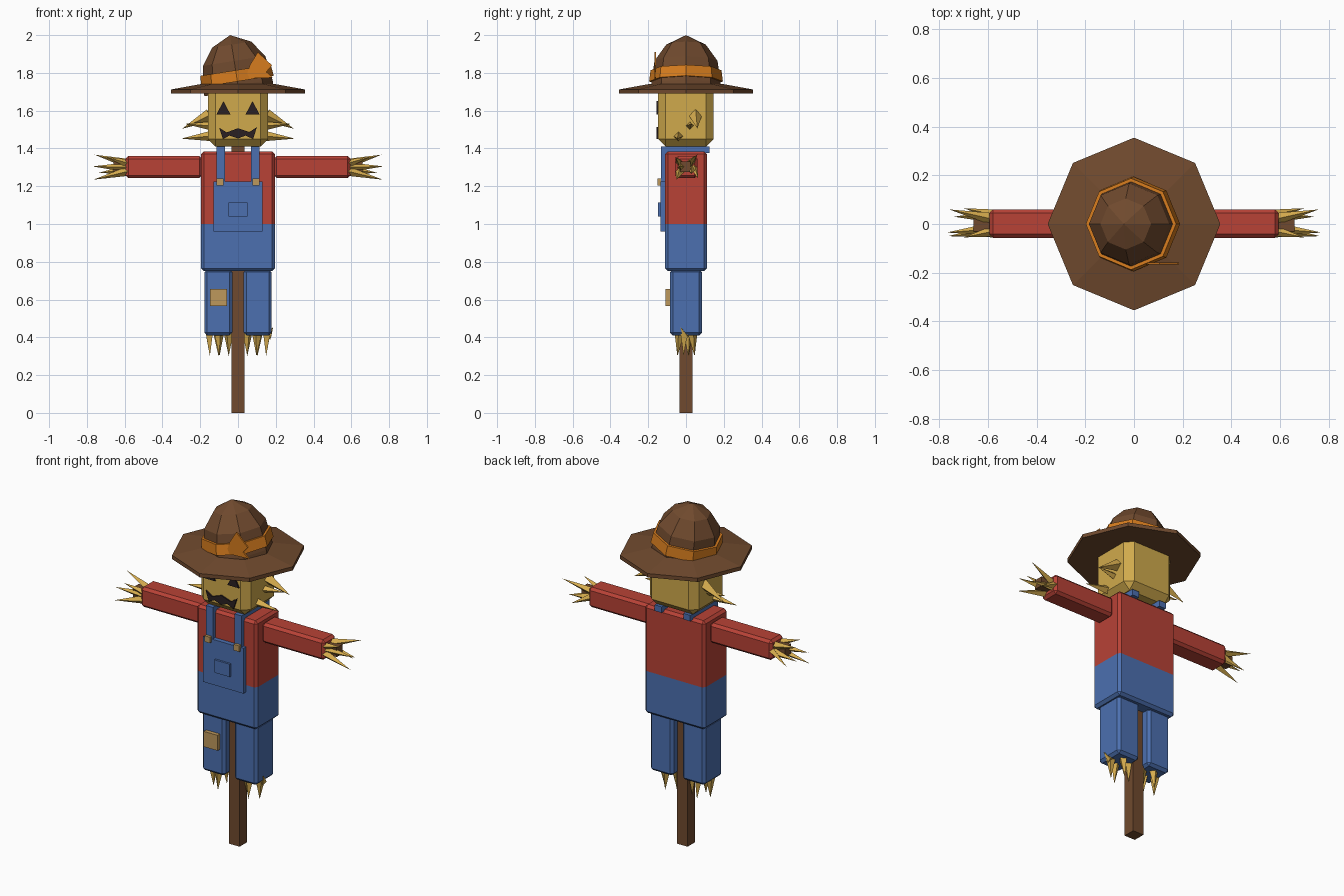
import bpy, bmesh, math
from mathutils import Matrix, Vector

cube = bpy.data.objects.get("Cube")
if cube:
    bpy.data.objects.remove(cube, do_unlink=True)


def material(name, hex_code):
    rgb = [int(hex_code[i:i + 2], 16) / 255 for i in (0, 2, 4)]
    lin = [c / 12.92 if c <= 0.04045 else ((c + 0.055) / 1.055) ** 2.4 for c in rgb]
    mat = bpy.data.materials.new(name)
    mat.use_nodes = True
    mat.diffuse_color = (*lin, 1)
    mat.node_tree.nodes["Principled BSDF"].inputs["Base Color"].default_value = (*lin, 1)
    return mat


WOOD = material("wood brown", "704A2E")
HAT = material("hat brown", "704A2E")
RED = material("shirt red", "B84236")
BLUE = material("denim blue", "4C70B0")
SACK = material("sackcloth", "D0AA4C")
STRAW = material("straw", "D6AC4E")
ORANGE = material("ribbon orange", "D67C1E")
PATCH = material("patch tan", "BE985C")
BLACK = material("charcoal", "2A2022")


def finish(name, bm, *mats):
    bmesh.ops.recalc_face_normals(bm, faces=bm.faces)
    mesh = bpy.data.meshes.new(name)
    bm.to_mesh(mesh)
    bm.free()
    for m in mats:
        mesh.materials.append(m)
    obj = bpy.data.objects.new(name, mesh)
    bpy.context.scene.collection.objects.link(obj)
    return obj


def box_mesh(lo, hi, bevel=0.0):
    """Chamfered box between two corners."""
    lo, hi = Vector(lo), Vector(hi)
    bm = bmesh.new()
    bmesh.ops.create_cube(bm, size=1, matrix=Matrix.Translation((lo + hi) / 2)
                          @ Matrix.Diagonal((*(hi - lo), 1)))
    if bevel:
        bmesh.ops.bevel(bm, geom=bm.edges[:], offset=bevel, segments=1,
                        affect='EDGES', profile=0.5)
    return bm


def box(name, lo, hi, mat, bevel=0.0):
    return finish(name, box_mesh(lo, hi, bevel), mat)


def lathe(name, profile, mat, sides=8):
    """Faceted solid of revolution from (radius, height) pairs."""
    bm = bmesh.new()
    verts = [bm.verts.new((r, 0, z)) for r, z in profile]
    edges = [bm.edges.new(p) for p in zip(verts, verts[1:])]
    bmesh.ops.spin(bm, geom=verts + edges, cent=(0, 0, 0), axis=(0, 0, 1),
                   angle=math.tau, steps=sides)
    bmesh.ops.remove_doubles(bm, verts=bm.verts[:], dist=0.0005)
    return finish(name, bm, mat)


def plate(name, outline, y, mat, thick=0.009):
    """Thin plate facing the front, from (x, z) pairs."""
    bm = bmesh.new()
    face = bm.faces.new([bm.verts.new((x, y, z)) for x, z in outline])
    out = bmesh.ops.extrude_face_region(bm, geom=[face])
    moved = [v for v in out["geom"] if isinstance(v, bmesh.types.BMVert)]
    bmesh.ops.translate(bm, verts=moved, vec=(0, -thick, 0))
    return finish(name, bm, mat)


def straw(name, spikes, side=1):
    """Bunch of pointed stalks, each (base, tip, radius)."""
    bm = bmesh.new()
    for base, tip, r in spikes:
        a, b = Vector(base), Vector(tip)
        a.x *= side
        b.x *= side
        turn = (b - a).to_track_quat('Z', 'Y').to_matrix().to_4x4()
        bmesh.ops.create_cone(bm, cap_ends=True, segments=4, radius1=r, radius2=0,
                              depth=(b - a).length,
                              matrix=Matrix.Translation((a + b) / 2) @ turn)
    return finish(name, bm, STRAW)


# Wooden frame
box("post", (-0.035, -0.035, 0), (0.035, 0.035, 1.45), WOOD)
box("crossbar", (-0.66, -0.03, 1.275), (0.66, 0.025, 1.33), WOOD)

# Torso: shirt above the waist, overalls below
bm = box_mesh((-0.195, -0.11, 0.75), (0.195, 0.11, 1.385), 0.015)
bmesh.ops.bisect_plane(bm, geom=bm.verts[:] + bm.edges[:] + bm.faces[:],
                       plane_co=(0, 0, 1), plane_no=(0, 0, 1))
for f in bm.faces:
    f.material_index = int(f.calc_center_median().z < 1)
finish("torso", bm, RED, BLUE)

# Overalls front
box("bib", (-0.13, -0.136, 0.96), (0.13, -0.1, 1.225), BLUE)
box("pocket", (-0.05, -0.148, 1.04), (0.05, -0.13, 1.115), BLUE)
box("knee_patch", (-0.147, -0.108, 0.565), (-0.057, -0.08, 0.655), PATCH)

# Left and right parts
for tag, s in (("left", 1), ("right", -1)):
    def span(a, b):
        return sorted((s * a, s * b))

    x0, x1 = span(0.03, 0.178)
    box(tag + "_leg", (x0, -0.085, 0.41), (x1, 0.085, 0.76), BLUE, 0.015)
    x0, x1 = span(0.19, 0.595)
    box(tag + "_arm", (x0, -0.057, 1.243), (x1, 0.06, 1.36), RED, 0.015)
    x0, x1 = span(0.07, 0.115)
    box(tag + "_front_strap", (x0, -0.133, 1.21), (x1, -0.1, 1.41), BLUE)
    box(tag + "_shoulder_strap", (x0, -0.133, 1.375), (x1, 0.125, 1.41), BLUE)
    x0, x1 = span(0.077, 0.113)
    box(tag + "_button", (x0, -0.15, 1.205), (x1, -0.13, 1.24), PATCH)

    # Straw hands, fanning outwards
    straw(tag + "_hand_straw", [
        ((0.58, 0.02, 1.32), (0.76, 0.06, 1.367), 0.025),
        ((0.58, -0.02, 1.30), (0.77, -0.035, 1.305), 0.027),
        ((0.58, -0.03, 1.28), (0.765, -0.05, 1.235), 0.025),
        ((0.58, 0.03, 1.29), (0.74, 0.03, 1.27), 0.025),
        ((0.58, 0.04, 1.30), (0.70, 0.065, 1.24), 0.02),
        ((0.58, -0.03, 1.32), (0.70, -0.055, 1.355), 0.022)], s)

    # Straw at the trouser hems
    straw(tag + "_leg_straw", [((x, y, 0.42), (x * 0.98, y * 1.3, 0.3), 0.026)
                               for x, y in ((0.05, 0.01), (0.1, -0.035),
                                            (0.105, 0.035), (0.152, -0.01))], s)

    # Straw hair beside the head
    straw(tag + "_hair", [
        ((0.15, 0.05, 1.575), (0.295, 0.06, 1.505), 0.035),
        ((0.15, 0.02, 1.52), (0.28, 0.03, 1.53), 0.022),
        ((0.15, -0.04, 1.465), (0.30, -0.045, 1.452), 0.026)], s)

    # Triangular eye
    c = s * 0.077
    plate(tag + "_eye", [(c - 0.037, 1.58), (c + 0.037, 1.58), (c, 1.65)],
          -0.147, BLACK)

straw("loose_straw", [((0.16, 0, 0.40), (0.186, -0.03, 0.455), 0.02)])

# Head and jagged mouth
box("head", (-0.16, -0.148, 1.41), (0.16, 0.146, 1.735), SACK, 0.04)
upper = [(-0.1, 1.51), (-0.06, 1.485), (0, 1.507), (0.06, 1.487), (0.1, 1.513)]
lower = [(0.08, 1.45), (0.04, 1.468), (0, 1.453), (-0.045, 1.468), (-0.08, 1.45)]
plate("mouth", upper + lower, -0.147, BLACK)

# Hat: flat brim with tilted crown and ribbon
lathe("hat_brim", [(0, 1.69), (0.355, 1.69), (0.355, 1.712), (0.19, 1.742), (0, 1.745)], HAT)
crown = lathe("hat_crown", [(0, -0.03), (0.185, -0.03), (0.185, 0), (0.167, 0.13),
                            (0.105, 0.217), (0, 0.268)], HAT)
band = lathe("hat_band", [(0.175, 0.02), (0.195, 0.02), (0.188, 0.08), (0.168, 0.08)], ORANGE)
for part in (crown, band):
    part.location = (0, 0, 1.735)
    part.rotation_euler.y = math.radians(-9)
plate("hat_leaf", [(0.04, 1.77), (0.185, 1.775), (0.15, 1.805), (0.18, 1.84),
                   (0.105, 1.91), (0.062, 1.84)], -0.158, ORANGE)
